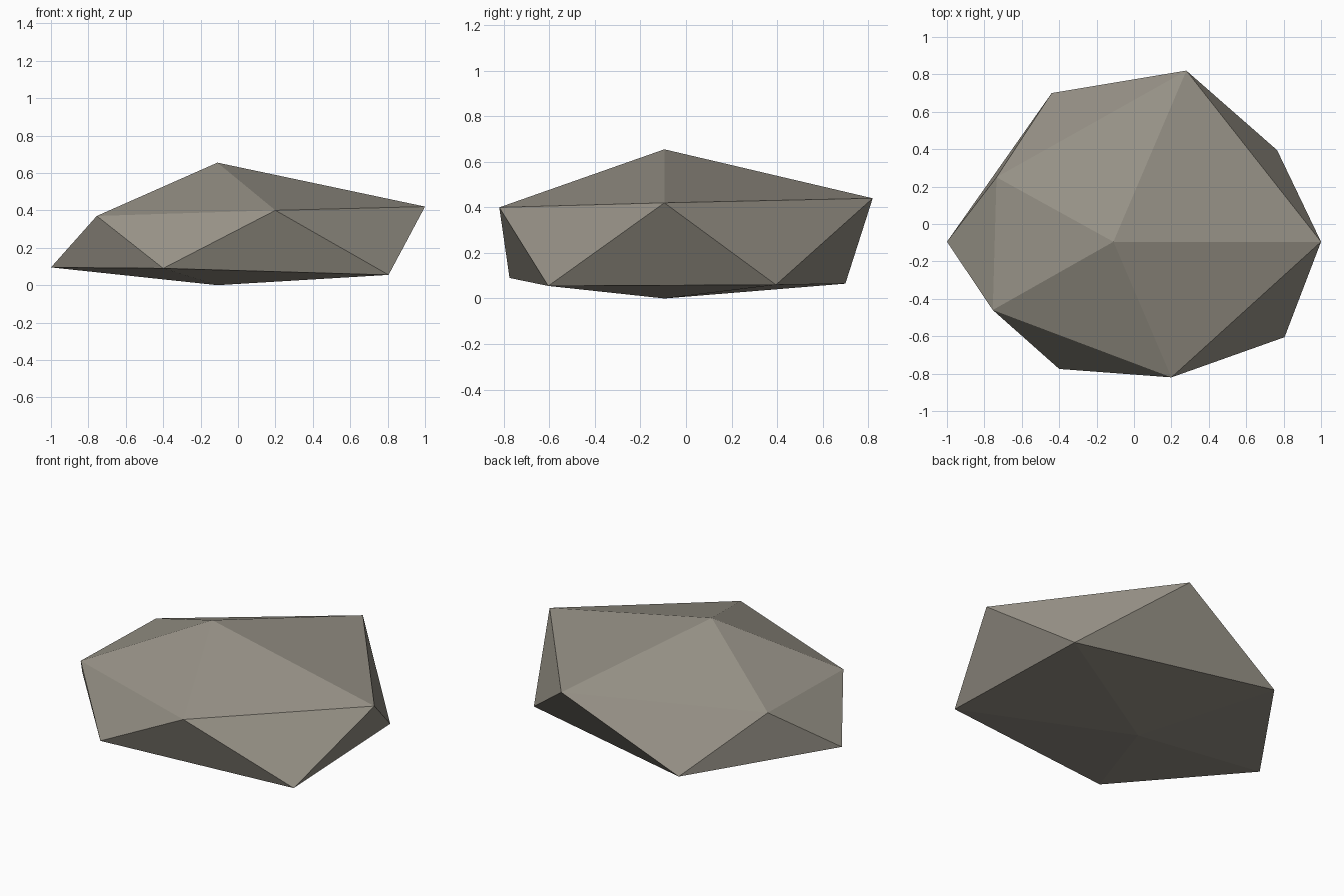
import bpy, bmesh

if "Cube" in bpy.data.objects:
    bpy.data.objects.remove(bpy.data.objects["Cube"])

# Corner points of the faceted boulder (a squashed, irregular icosahedron)
TOP = (-0.11, -0.095, 0.655)
BOTTOM = (-0.11, -0.095, 0.0)
UPPER = [(1.0, -0.095, 0.42), (0.28, 0.82, 0.44), (-0.735, 0.25, 0.367),
         (-0.755, -0.46, 0.37), (0.2, -0.82, 0.4)]
LOWER = [(0.765, 0.395, 0.06), (-0.44, 0.7, 0.065), (-1.0, -0.095, 0.095),
         (-0.4, -0.775, 0.09), (0.805, -0.605, 0.055)]

# Stone material
stone = bpy.data.materials.new("warm grey stone")
stone.diffuse_color = (0.31, 0.288, 0.242, 1)
stone.use_nodes = True
stone.node_tree.nodes["Principled BSDF"].inputs["Base Color"].default_value = stone.diffuse_color

# Boulder: two staggered rings of five closed by fans
bm = bmesh.new()
top, bottom = bm.verts.new(TOP), bm.verts.new(BOTTOM)
upper = [bm.verts.new(p) for p in UPPER]
lower = [bm.verts.new(p) for p in LOWER]
for i in range(5):
    j = (i + 1) % 5
    bm.faces.new((top, upper[i], upper[j]))          # cap
    bm.faces.new((upper[i], lower[i], upper[j]))     # side, pointing down
    bm.faces.new((upper[j], lower[i], lower[j]))     # side, pointing up
    bm.faces.new((bottom, lower[j], lower[i]))       # underside
bmesh.ops.recalc_face_normals(bm, faces=bm.faces)

mesh = bpy.data.meshes.new("boulder")
bm.to_mesh(mesh)
bm.free()
mesh.materials.append(stone)
boulder = bpy.data.objects.new("boulder", mesh)
bpy.context.collection.objects.link(boulder)
